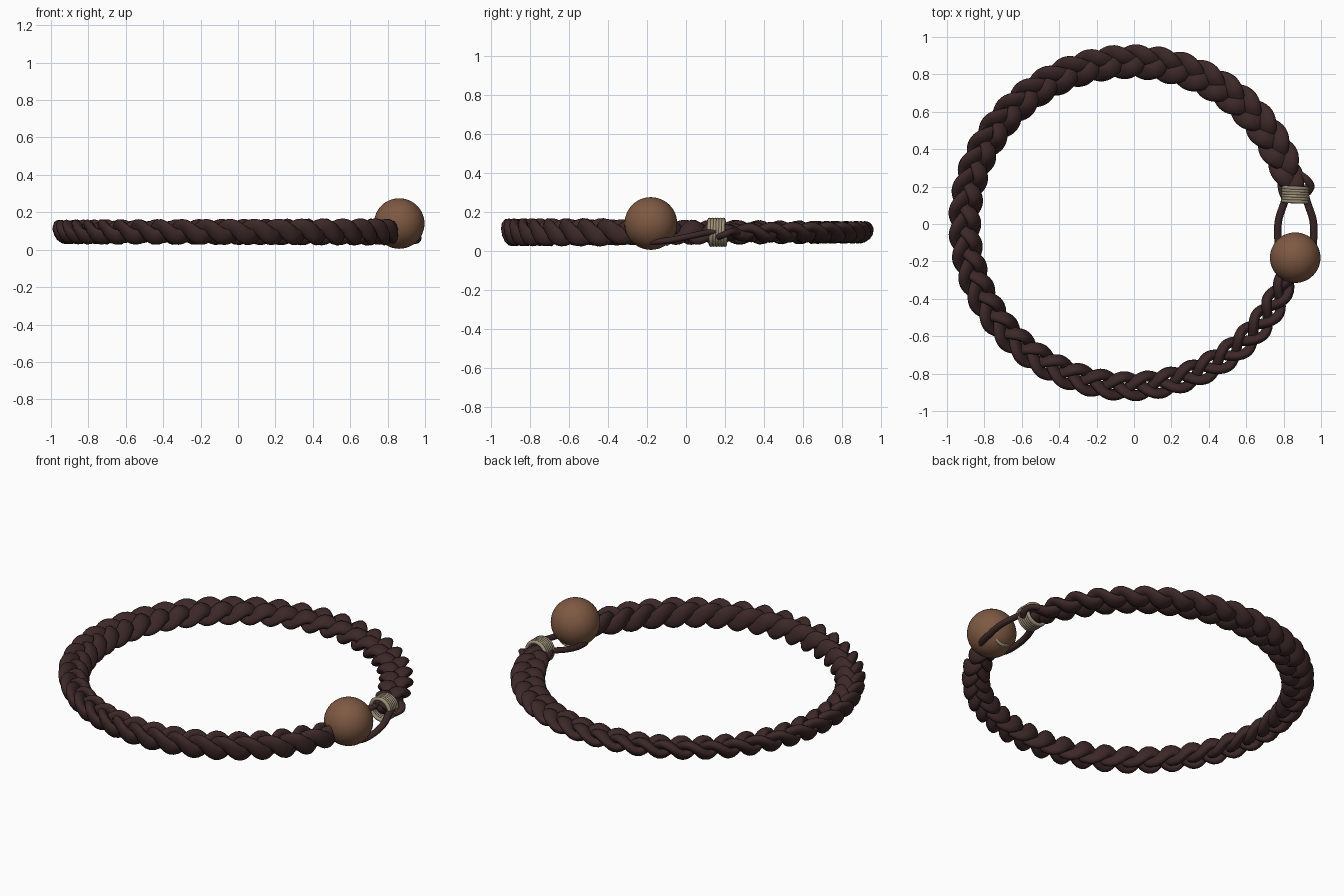
import bpy, bmesh, math
from math import sin, cos, pi, radians
from mathutils import Vector

cube = bpy.data.objects.get("Cube")
if cube:
    bpy.data.objects.remove(cube)


def material(name, rgb):
    m = bpy.data.materials.new(name)
    m.use_nodes = True
    m.diffuse_color = (*rgb, 1)
    m.node_tree.nodes["Principled BSDF"].inputs["Base Color"].default_value = (*rgb, 1)
    return m


LEATHER = material("dark leather", (0.046, 0.021, 0.021))
WOOD = material("brown wood", (0.21, 0.10, 0.055))
THREAD = material("tan thread", (0.34, 0.28, 0.19))


def finish(bm, name, mat):
    bmesh.ops.recalc_face_normals(bm, faces=bm.faces[:])
    for f in bm.faces:
        f.smooth = True
    mesh = bpy.data.meshes.new(name)
    bm.to_mesh(mesh)
    bm.free()
    mesh.materials.append(mat)
    ob = bpy.data.objects.new(name, mesh)
    bpy.context.collection.objects.link(ob)
    return ob


def sweep(name, path, mat, section, sides=12, up=Vector((0, 0, 1))):
    """Sweep an ellipse along path; section(t) gives half width, half thickness, tilt."""
    bm = bmesh.new()
    rings = []
    last = len(path) - 1
    for i, p in enumerate(path):
        tangent = (path[min(i + 1, last)] - path[max(i - 1, 0)]).normalized()
        side = tangent.cross(up).normalized()
        normal = side.cross(tangent)
        w, h, tilt = section(i / last)
        ring = []
        for k in range(sides):
            a = 2 * pi * k / sides
            u, v = w * cos(a), h * sin(a)
            ring.append(bm.verts.new(p + side * (u * cos(tilt) - v * sin(tilt))
                                     + normal * (u * sin(tilt) + v * cos(tilt))))
        rings.append(ring)
    for r, s in zip(rings, rings[1:]):
        for k in range(sides):
            n = (k + 1) % sides
            bm.faces.new((r[k], r[n], s[n], s[k]))
    bm.faces.new(rings[0])
    bm.faces.new(rings[-1])
    return finish(bm, name, mat)


def smooth_path(points, steps=10):
    """Catmull-Rom curve through a few points."""
    pts = [Vector(p) for p in points]
    pts = [pts[0] * 2 - pts[1]] + pts + [pts[-1] * 2 - pts[-2]]
    path = []
    for a, b, c, d in zip(pts, pts[1:], pts[2:], pts[3:]):
        for i in range(steps):
            t = i / steps
            path.append(0.5 * (2 * b + (c - a) * t + (2 * a - 5 * b + 4 * c - d) * t * t
                               + (3 * b - a - 3 * c + d) * t ** 3))
    return path + [pts[-2]]


# Three flat strands plaited around the ring, slowly turning onto their edges
PERIODS, STEPS = 14, 400
START, END = radians(10), radians(346)
MID_Z = 0.095


def braid_section(t):
    return 0.046, 0.027, radians(90) * t


for s in range(3):
    path = []
    for i in range(STEPS + 1):
        t = i / STEPS
        theta = START + (END - START) * t
        phase = 2 * pi * (PERIODS * t + s / 3)
        grip = min(1, 0.45 + 12 * t, 0.45 + 12 * (1 - t))
        off = 0.05 * grip * sin(phase)
        z = MID_Z + 0.027 * grip * sin(2 * phase)
        path.append(Vector((-0.02 + (0.885 + off) * cos(theta), (0.868 + off) * sin(theta), z)))
    sweep(f"braid_strand_{s + 1}", path, LEATHER, braid_section)


# Cord loop that hooks around the bead
def cord(t):
    return 0.02, 0.016, 0


half = [(0.04, 0.2, 0.1), (0.06, 0.12, 0.095), (0.092, 0.02, 0.075),
        (0.095, -0.08, 0.055), (0.075, -0.17, 0.045)]
loop = [(0.865 - x, y, z) for x, y, z in half] + [(0.865, -0.22, 0.042)]
loop += [(0.865 + x, y, z) for x, y, z in reversed(half)]
sweep("closure_loop", smooth_path(loop), LEATHER, cord)

# Loose strand end tucked beside the binding
sweep("strand_tail", smooth_path([(0.88, 0.27, 0.09), (0.925, 0.235, 0.1),
                                  (0.945, 0.2, 0.085), (0.925, 0.165, 0.07)]), LEATHER, cord)


# Thread bindings, each a tight coil around the cords
def binding(name, centre, radius, length, turns, thread):
    n = turns * 32
    c = Vector(centre)
    path = [c + Vector((radius * cos(2 * pi * turns * i / n), length * (i / n - 0.5),
                        radius * sin(2 * pi * turns * i / n))) for i in range(n + 1)]
    sweep(name, path, THREAD, lambda t: (thread, thread, 0), 8, Vector((0, 1, 0)))


binding("loop_binding", (0.862, 0.16, MID_Z), 0.064, 0.085, 6, 0.011)
binding("bead_binding", (0.86, -0.12, 0.085), 0.05, 0.05, 4, 0.01)

# Round wooden bead
bm = bmesh.new()
bmesh.ops.create_uvsphere(bm, u_segments=48, v_segments=24, radius=0.135)
bmesh.ops.translate(bm, verts=bm.verts[:], vec=(0.862, -0.18, 0.14))
finish(bm, "bead", WOOD)
